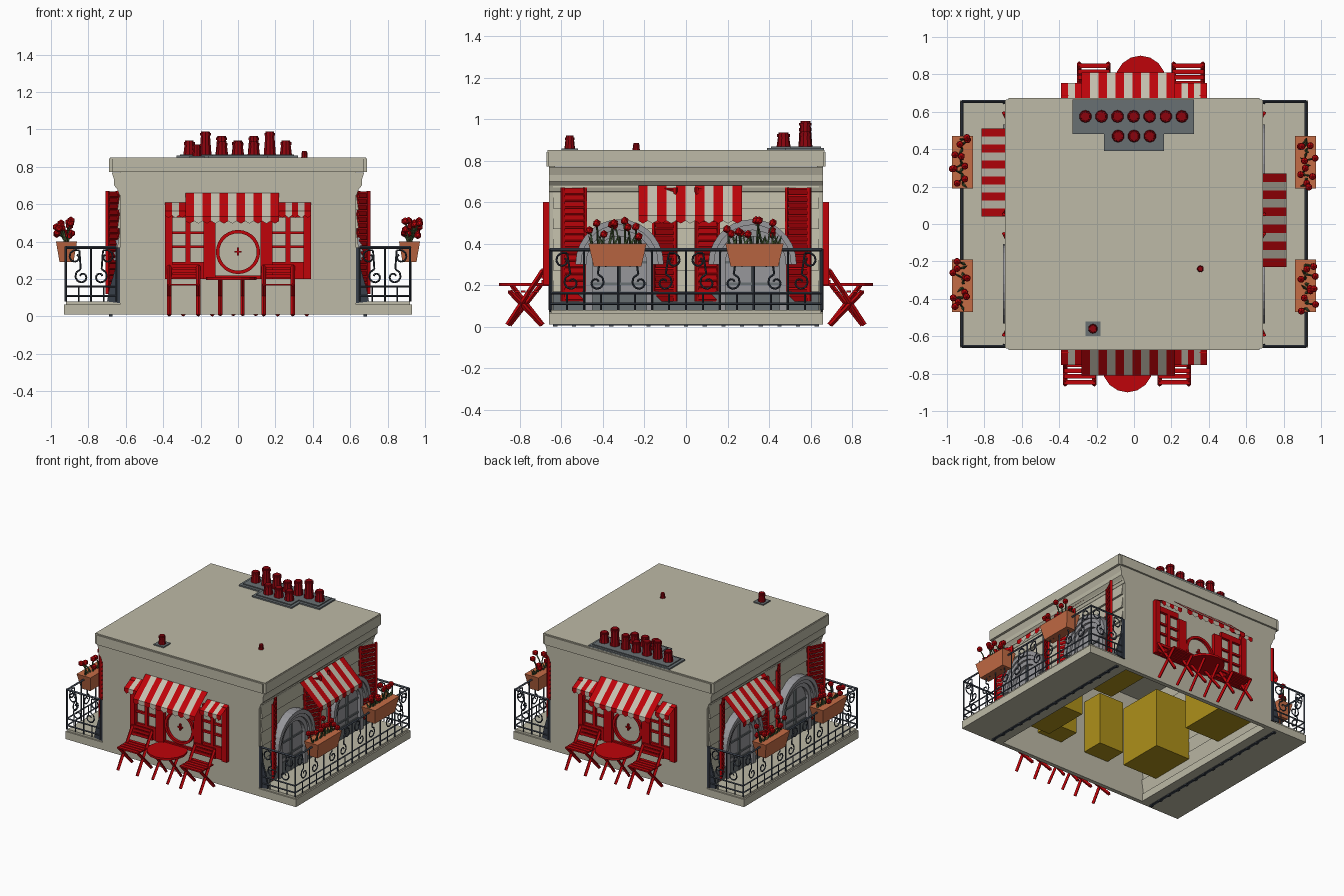
import bpy, bmesh, math, random
from mathutils import Vector, Matrix

if "Cube" in bpy.data.objects:
    bpy.data.objects.remove(bpy.data.objects["Cube"])
random.seed(4)

COLOURS = {
    "beige plaster": (.51, .49, .385), "bright red": (.52, .001, .003),
    "dark red": (.26, .001, .004), "terracotta": (.56, .15, .06),
    "dark iron": (.04, .05, .068), "grey stone": (.31, .31, .33),
    "slate": (.14, .16, .17), "leaf green": (.05, .09, .03),
    "gold": (.42, .28, .01), "cream stripe": (.56, .53, .43)}
MATS = {}
for label, rgb in COLOURS.items():
    m = bpy.data.materials.new(label)
    m.use_nodes = True
    m.diffuse_color = (*rgb, 1)
    m.node_tree.nodes["Principled BSDF"].inputs["Base Color"].default_value = (*rgb, 1)
    MATS[label] = m
BEIGE, RED, DARK, CLAY, IRON, STONE, SLATE, GREEN, GOLD, CREAM = COLOURS

# Local frame: u along the facade, d outwards, z up
SIDES = {"front": 0, "right_side": 90, "back": 180, "left_side": -90}


def P(u, d, z):
    return Vector((u, -d, z))


class Part:
    def __init__(self):
        self.bm, self.mats = bmesh.new(), []

    def paint(self, faces, colour):
        if colour not in self.mats:
            self.mats.append(colour)
        for f in faces:
            f.material_index = self.mats.index(colour)

    def sheet(self, pts, colour):
        self.paint([self.bm.faces.new([self.bm.verts.new(p) for p in pts])], colour)

    def extrude(self, pts, vec, colour):
        n = len(pts)
        a = [self.bm.verts.new(p) for p in pts]
        b = [self.bm.verts.new(p + vec) for p in pts]
        faces = [self.bm.faces.new(a), self.bm.faces.new(b[::-1])]
        faces += [self.bm.faces.new((a[i], b[i], b[(i + 1) % n], a[(i + 1) % n])) for i in range(n)]
        self.paint(faces, colour)

    def box(self, u, d, z, colour):
        self.extrude([P(u[0], d[0], z[0]), P(u[1], d[0], z[0]), P(u[1], d[1], z[0]), P(u[0], d[1], z[0])],
                     Vector((0, 0, z[1] - z[0])), colour)

    def cone(self, a, b, r1, r2, colour, sides=4):
        axis = b - a
        rot = axis.to_track_quat('Z', 'Y').to_matrix().to_4x4()
        res = bmesh.ops.create_cone(self.bm, cap_ends=True, segments=sides, radius1=r1, radius2=r2,
                                    depth=axis.length, matrix=Matrix.Translation((a + b) / 2) @ rot)
        self.paint({f for v in res["verts"] for f in v.link_faces}, colour)

    def tube(self, pts, r, colour, sides=4):
        for a, b in zip(pts, pts[1:]):
            self.cone(a, b, r, r, colour, sides)

    def blob(self, p, r, colour):
        res = bmesh.ops.create_icosphere(self.bm, subdivisions=1, radius=r, matrix=Matrix.Translation(p))
        self.paint({f for v in res["verts"] for f in v.link_faces}, colour)

    def done(self, name, side="front"):
        bmesh.ops.recalc_face_normals(self.bm, faces=self.bm.faces)
        self.bm.transform(Matrix.Rotation(math.radians(SIDES[side]), 4, 'Z'))
        me = bpy.data.meshes.new(name)
        self.bm.to_mesh(me)
        self.bm.free()
        for c in self.mats:
            me.materials.append(MATS[c])
        ob = bpy.data.objects.new(side + "_" + name, me)
        bpy.context.collection.objects.link(ob)


def awning(side, c, half, wall, reach, top, low, stripes, name):
    # striped sloping cloth with a pointed valance
    p, w = Part(), 2 * half / stripes
    for i in range(stripes):
        u, col = c - half + i * w, RED if i % 2 == 0 else CREAM
        p.sheet([P(u, wall, top), P(u, reach, low), P(u + w, reach, low), P(u + w, wall, top)], col)
        p.sheet([P(u, reach, low), P(u, reach, low - .025), P(u + w / 2, reach, low - .038),
                 P(u + w, reach, low - .025), P(u + w, reach, low)], col)
    p.done(name, side)


def chair(p, u):
    for s in (-.078, .078):
        p.tube([P(u + s, .86, .008), P(u + s, .69, .27)], .012, RED)
        p.tube([P(u + s, .695, .008), P(u + s, .85, .17)], .012, RED)
    for i in range(5):
        d = .71 + i * .031
        p.box((u - .085, u + .085), (d, d + .024), (.165, .175), RED)
    for i in range(3):
        z = .205 + i * .027
        p.box((u - .085, u + .085), (.685, .695), (z, z + .02), RED)


def circle(r, n=28):
    return [(r * math.cos(math.tau * i / n), r * math.sin(math.tau * i / n)) for i in range(n + 1)]


def street_side(side, flip):
    # plaster wall
    w = Part()
    w.box((-.63, .63), (.63, .66), (.01, .8), BEIGE)
    w.done("wall", side)
    # joinery
    p = Part()
    for s in (-1, 1):
        def bar(a, b, z0, z1, d=.68):
            p.box(sorted((s * a, s * b)), (.66, d), (z0, z1), RED)
        bar(.35, .39, .2, .6, .69)
        bar(.12, .185, .2, .53, .685)
        bar(.185, .35, .2, .29, .675)
        bar(.185, .35, .53, .57)
        bar(.255, .28, .29, .53)
        for z in (.365, .44):
            bar(.185, .35, z, z + .015, .675)
    p.box((-.12, .12), (.66, .675), (.2, .22), RED)
    ring = circle(.118) + circle(.1)[::-1]
    p.extrude([P(u, .66, .345 + z) for u, z in ring], P(0, .02, 0), RED)
    p.box((-.018, .018), (.66, .672), (.341, .35), RED)
    p.box((-.005, .005), (.66, .674), (.325, .37), RED)
    p.done("window_joinery", side)
    awning(side, -.03 * flip, .25, .665, .81, .66, .535, 11, "main_awning")
    awning(side, -.335 * flip, .055, .665, .755, .61, .565, 3, "small_awning_a")
    awning(side, .305 * flip, .085, .665, .755, .61, .565, 5, "small_awning_b")
    # table and chairs
    f = Part()
    chair(f, -.29)
    chair(f, .215)
    f.cone(P(-.035, .765, .195), P(-.035, .765, .21), .135, .135, RED, 16)
    for s in (-.06, .06):
        f.tube([P(-.035 + s, .85, .008), P(-.035 + s, .7, .2)], .011, RED)
        f.tube([P(-.035 + s, .69, .008), P(-.035 + s, .84, .2)], .011, RED)
    f.done("table_and_chairs", side)
    # lit rooms behind the windows
    g = Part()
    for u in (-.2, .2):
        g.box((u - .1, u + .1), (.47, .63), (.2, .58), GOLD)
    g.done("window_rooms", side)


def arch(u, r, z, base, n=14):
    return [(u - r, base)] + [(u - r * math.cos(math.pi * i / n), z + r * math.sin(math.pi * i / n))
                              for i in range(n + 1)] + [(u + r, base)]


def rail_panel(p, at, a, b):
    # mirrored scrolls between two uprights, at(t, z) gives the position
    mid, half = (a + b) / 2, (b - a) / 2
    for s in (-1, 1):
        pts = []
        for i in range(10):          # upper curl
            t, r = math.radians(-240 + i * 40), .014 + .003 * i
            pts.append(at(mid + s * (half * .62 + r * math.cos(t)), .318 + r * math.sin(t)))
        for i in range(11):          # sweep down into the lower curl
            t, r = math.radians(80 - i * 42), .042 - .003 * i
            pts.append(at(mid + s * (half * .36 + r * math.cos(t)), .212 + r * math.sin(t)))
        p.tube(pts, .005, IRON)
        p.tube([at(mid + s * half * .5, .08), at(mid + s * half * .5, .16)], .004, IRON)
    p.tube([at(a, .08), at(a, .37)], .006, IRON)
    p.tube([at(mid, .08), at(mid, .37)], .005, IRON)


def shutter(p, hinge, tip):
    # louvred leaf standing ajar, its free edge swung out
    a, b = P(hinge, .64, 0), P(tip, .7, 0)
    along = b - a
    n = Vector((along.y, -along.x, 0)).normalized()
    for k in (0, .89):
        o = a + along * k
        p.extrude([o - n * .008, o + n * .008, o + along * .11 + n * .008, o + along * .11 - n * .008],
                  Vector((0, 0, .55)), RED)
    for v in p.bm.verts:
        if v.co.z < .001 or abs(v.co.z - .55) < 1e-5:
            v.co.z += .12
    for i in range(17):
        z = Vector((0, 0, .122 + i * .032))
        up = Vector((0, 0, .026))
        o = a + along * .1 + z
        p.extrude([o - n * .006, o + n * .006 + up, o + n * .004 + up * 1.3, o - n * .008 + up * .3],
                  along * .8, RED)


def balcony_side(side):
    # clapboard wall, base band and cornice moulding
    w = Part()
    saw = [(d, z) for i in range(7) for d, z in ((.645, .07 + i * .1), (.63, .17 + i * .1))]
    prof = saw + [(d - .035, z) for d, z in reversed(saw)]
    w.extrude([P(-.64, d, z) for d, z in prof], Vector((1.28, 0, 0)), BEIGE)
    w.box((-.64, .64), (.64, .655), (.075, .17), SLATE)
    mould = [(.61, .64), (.635, .65), (.645, .68), (.662, .7), (.662, .73), (.675, .77), (.61, .77)]
    w.extrude([P(-.66, d, z) for d, z in mould], Vector((1.32, 0, 0)), BEIGE)
    for u in (-.657, .642):
        w.extrude([P(u, d, z) for d, z in ((.62, .07), (.70, .08), (.69, .14), (.655, .26), (.645, .37), (.62, .37))],
                  Vector((.015, 0, 0)), IRON)
    w.done("clapboard_wall", side)
    # balcony floor with small iron studs below
    b = Part()
    b.box((-.66, .66), (.60, .93), (.01, .065), BEIGE)
    b.box((-.65, .65), (.62, .92), (.065, .08), BEIGE)
    b.box((-.64, .64), (.67, .69), (.006, .01), IRON)
    for i in range(15):
        b.box((-.64 + i * .09, -.62 + i * .09), (.67, .69), (0, .01), IRON)
    b.done("balcony_floor", side)
    # arched windows with a stepped stone hood
    a = Part()
    for u in (-.32, .32):
        for r0, r1, base, d in ((.212, .185, .3, .70), (.188, .16, .3, .69), (.163, .13, .08, .675)):
            pts = arch(u, r0, .305, base) + arch(u, r1, .305, base)[::-1]
            a.extrude([P(x, .62, z) for x, z in pts], Vector((0, .62 - d, 0)), STONE)
        a.extrude([P(x, .63, z) for x, z in arch(u, .135, .305, .08)], Vector((0, -.02, 0)), STONE)
        a.box((u - .008, u + .008), (.64, .66), (.08, .435), SLATE)
        for z in (.2, .305):
            a.box((u - .13, u + .13), (.64, .657), (z, z + .012), SLATE)
    a.done("arched_windows", side)
    # shutters
    s = Part()
    for k in (-1, 1):
        shutter(s, k * .48, k * .6)
        shutter(s, k * .16, k * .045)
    s.done("shutters", side)
    # wrought iron railing
    r = Part()
    runs = [(lambda t, z: P(t, .92, z), -.655, .655, 4)]
    for e in (-.655, .655):
        runs.append((lambda t, z, e=e: P(e, t, z), .65, .92, 1))
    for at, a0, b0, n in runs:
        step = (b0 - a0) / n
        for i in range(n):
            rail_panel(r, at, a0 + i * step, a0 + (i + 1) * step)
        for z, rad in ((.37, .008), (.16, .006), (.11, .006)):
            r.tube([at(a0, z), at(b0, z)], rad, IRON)
    r.tube([P(.655, .92, .08), P(.655, .92, .375)], .007, IRON)
    r.done("railing", side)
    # planters with flowers
    f = Part()
    for u in (-.33, .33):
        lo = [f.bm.verts.new(P(u + x * .115, .917 + y * .037, .29)) for x, y in ((-1, -1), (1, -1), (1, 1), (-1, 1))]
        hi = [f.bm.verts.new(P(u + x * .14, .917 + y * .056, .4)) for x, y in ((-1, -1), (1, -1), (1, 1), (-1, 1))]
        quads = [lo, hi[::-1]] + [(lo[i], lo[(i + 1) % 4], hi[(i + 1) % 4], hi[i]) for i in range(4)]
        f.paint([f.bm.faces.new(q) for q in quads], CLAY)
        for i in range(10):
            x = u - .12 + i * .026
            root = P(x, .917, .39)
            tip = P(x + random.uniform(-.03, .03), random.uniform(.885, .978), random.uniform(.43, .515))
            f.tube([root, (root + tip) / 2 + Vector((0, 0, .015)), tip], .005, GREEN)
            f.blob(tip, .021, RED)
            f.cone(root, root + Vector((random.uniform(-.03, .03), random.uniform(-.03, .03), .05)), .01, .001, GREEN)
    f.done("planters", side)
    # lit rooms behind the windows
    g = Part()
    for u in (-.32, .32):
        g.box((u - .17, u + .17), (.32, .6), (.12, .55), GOLD)
    g.done("window_rooms", side)


street_side("front", 1)
street_side("back", -1)
balcony_side("right_side")
balcony_side("left_side")
awning("right_side", .02, .25, .66, .815, .68, .535, 11, "awning")
awning("left_side", -.275, .235, .66, .815, .68, .535, 11, "awning")

# roof slab
roof = Part()
roof.box((-.67, .67), (-.673, .673), (.772, .842), BEIGE)
roof.box((-.69, .69), (-.664, .664), (.772, .845), BEIGE)
roof.box((-.684, .684), (-.666, .666), (.842, .85), BEIGE)
roof.done("roof")

# chimney stack and pots
ch = Part()
ch.box((-.33, .32), (-.665, -.48), (.85, .86), SLATE)
ch.box((-.16, .16), (-.48, -.39), (.85, .86), SLATE)
ch.box((-.31, .30), (-.65, -.5), (.86, .867), SLATE)
ch.box((-.14, .14), (-.5, -.41), (.86, .867), SLATE)
ch.box((-.26, -.18), (.52, .6), (.85, .858), SLATE)


def pot(x, y, z0, z1, r):
    ch.cone(Vector((x, y, z0)), Vector((x, y, z1)), r, r * .7, DARK, 10)
    ch.cone(Vector((x, y, z1 - .022)), Vector((x, y, z1 - .008)), r * .9, r * .9, DARK, 10)


for i, top in enumerate((.94, .99, .965, .94, .965, .99, .94)):
    pot(-.26 + i * .086, .575, .865, top, .034)
for x in (-.085, 0, .085):
    pot(x, .47, .865, .935, .034)
pot(-.22, -.56, .855, .92, .026)
pot(.355, -.24, .85, .885, .018)
ch.done("chimneys")
